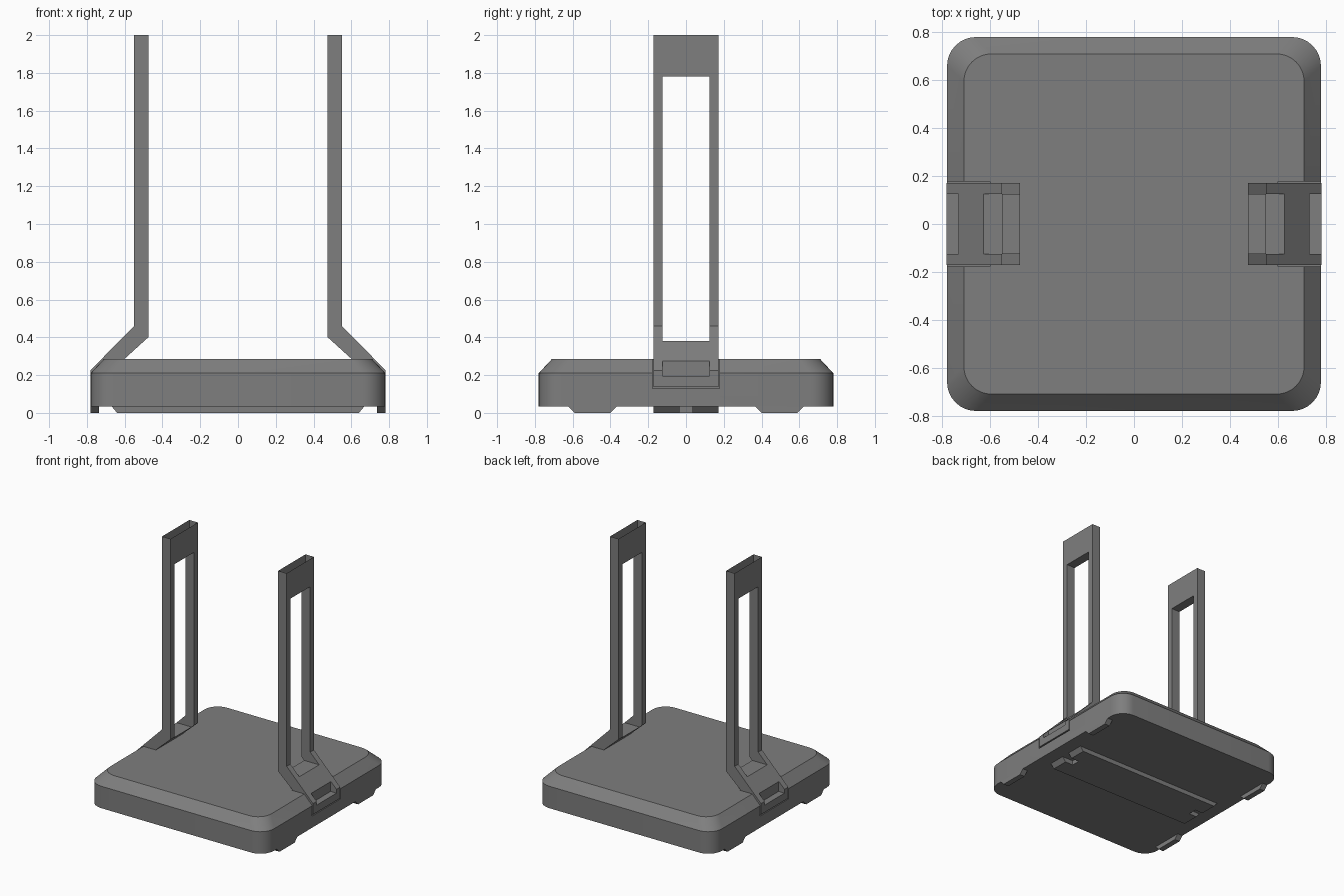
import bpy, bmesh, math

if "Cube" in bpy.data.objects:
    bpy.data.objects.remove(bpy.data.objects["Cube"])

# Single plastic colour
grey = bpy.data.materials.new("mid_grey")
grey.use_nodes = True
COLOUR = (0.21, 0.21, 0.21, 1)
grey.diffuse_color = COLOUR
grey.node_tree.nodes["Principled BSDF"].inputs["Base Color"].default_value = COLOUR


def finish(name, bm):
    bmesh.ops.recalc_face_normals(bm, faces=bm.faces)
    mesh = bpy.data.meshes.new(name)
    bm.to_mesh(mesh)
    bm.free()
    mesh.materials.append(grey)
    obj = bpy.data.objects.new(name, mesh)
    bpy.context.collection.objects.link(obj)
    return obj


def loft(name, rings):
    """Closed solid through rings of equal length."""
    bm = bmesh.new()
    loops = [[bm.verts.new(p) for p in ring] for ring in rings]
    n = len(loops[0])
    for a, b in zip(loops, loops[1:]):
        for i in range(n):
            j = (i + 1) % n
            bm.faces.new((a[i], a[j], b[j], b[i]))
    bm.faces.new(loops[0])
    bm.faces.new(loops[-1])
    return finish(name, bm)


def rect(x0, x1, y0, y1, z):
    return [(x0, y0, z), (x1, y0, z), (x1, y1, z), (x0, y1, z)]


def box(name, x0, x1, y0, y1, z0, z1):
    return loft(name, [rect(x0, x1, y0, y1, z) for z in (z0, z1)])


def cut(obj, cutter):
    cutter.hide_render = True
    mod = obj.modifiers.new("cut", "BOOLEAN")
    mod.operation = "DIFFERENCE"
    mod.solver = "EXACT"
    mod.object = cutter
    bpy.context.view_layer.objects.active = obj
    bpy.ops.object.modifier_apply(modifier=mod.name)
    bpy.data.objects.remove(cutter)


def rounded_square(half, radius, z, steps=8):
    ring = []
    for quarter, (sx, sy) in enumerate([(1, 1), (-1, 1), (-1, -1), (1, -1)]):
        for k in range(steps + 1):
            a = math.pi / 2 * (quarter + k / steps)
            ring.append((sx * (half - radius) + radius * math.cos(a),
                         sy * (half - radius) + radius * math.sin(a), z))
    return ring


# Base with a sloping upper rim
base = loft("base", [rounded_square(0.78, 0.12, 0.035),
                     rounded_square(0.78, 0.12, 0.21),
                     rounded_square(0.71, 0.115, 0.285)])

# Arm outline: upright, outward bend, foot sunk in the base
ARM = [(0.475, 2), (0.55, 2), (0.55, 0.46), (0.782, 0.225),
       (0.782, 0.137), (0.602, 0.137), (0.602, 0.285), (0.475, 0.40)]
HALF, OPENING = 0.172, 0.125

for side, label in ((1, "left"), (-1, "right")):
    # Slot in the base that holds the arm
    cut(base, box("slot_cutter", side * 0.6, side * 0.9, -0.178, 0.178, 0.128, 0.5))

    arm = loft(label + "_arm", [[(side * x, y, z) for x, z in ARM] for y in (-HALF, HALF)])
    # Tall window and latch pocket
    cut(arm, box("window_cutter", side * 0.3, side * 0.9, -OPENING, OPENING, 0.38, 1.78))
    cut(arm, box("pocket_cutter", side * 0.73, side * 0.9, -OPENING, OPENING, 0.195, 0.275))
    # Open hollow top
    bm = bmesh.new()
    bm.from_mesh(arm.data)
    top = [f for f in bm.faces if f.calc_center_median().z > 1.999]
    bmesh.ops.delete(bm, geom=top, context="FACES_ONLY")
    bm.to_mesh(arm.data)
    bm.free()

    # Tapered feet along the side edges
    for end, place in ((-1, "front"), (1, "back")):
        loft(f"{place}_{label}_foot",
             [rect(side * 0.735, side * 0.78, end * 0.40, end * 0.59, 0),
              rect(side * 0.735, side * 0.78, end * 0.365, end * 0.625, 0.036)])

# Raised cover strip underneath, notched at both ends
cover = loft("bottom_cover", [rect(-0.64, 0.64, -HALF, HALF, 0),
                              rect(-0.67, 0.67, -HALF, HALF, 0.036)])
for side in (1, -1):
    cut(cover, box("notch_cutter", side * 0.57, side * 0.8, -0.035, 0.035, -0.1, 0.1))

# Smooth rounded corners, sharp edges elsewhere
bpy.ops.object.select_all(action="DESELECT")
base.select_set(True)
bpy.context.view_layer.objects.active = base
bpy.ops.object.shade_smooth_by_angle(angle=math.radians(30))
